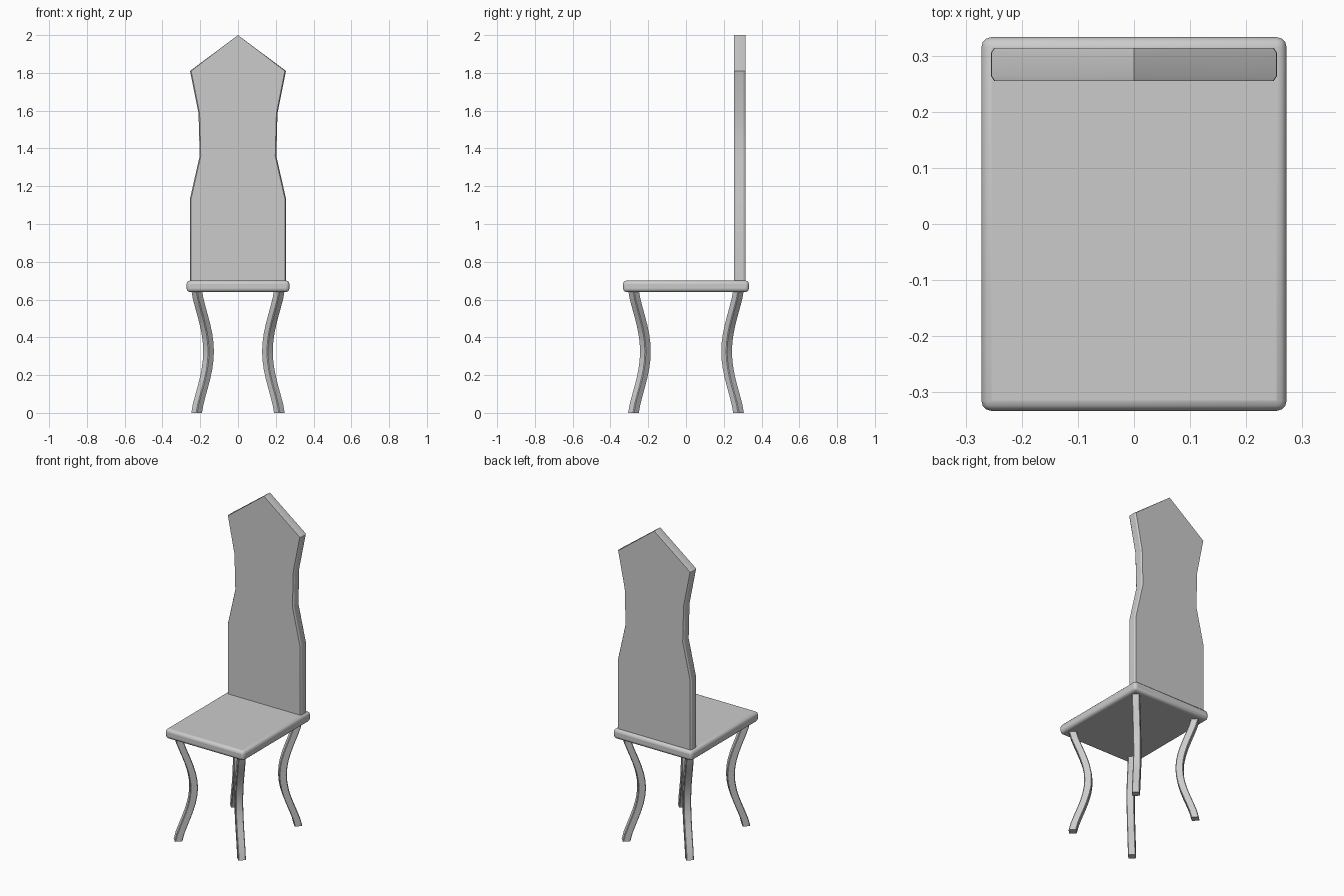
import bpy, bmesh, math

if "Cube" in bpy.data.objects:
    bpy.data.objects.remove(bpy.data.objects["Cube"])

def finish(name, bm, angle=30, bevel=None):
    bmesh.ops.recalc_face_normals(bm, faces=bm.faces)
    me = bpy.data.meshes.new(name)
    bm.to_mesh(me)
    bm.free()
    ob = bpy.data.objects.new(name, me)
    bpy.context.collection.objects.link(ob)
    if bevel:
        m = ob.modifiers.new("bevel", 'BEVEL')
        m.width, m.segments = bevel
        m.limit_method = 'ANGLE'
    bpy.ops.object.select_all(action='DESELECT')
    ob.select_set(True)
    bpy.context.view_layer.objects.active = ob
    bpy.ops.object.shade_smooth_by_angle(angle=math.radians(angle))
    return ob

def loft(rings):
    bm = bmesh.new()
    vs = [[bm.verts.new(p) for p in r] for r in rings]
    n = len(vs[0])
    for a, b in zip(vs, vs[1:]):
        for i in range(n):
            j = (i + 1) % n
            bm.faces.new((a[i], a[j], b[j], b[i]))
    bm.faces.new(vs[0])
    bm.faces.new(vs[-1])
    return bm

# seat: slab with rounded edges
bm = bmesh.new()
bmesh.ops.create_cube(bm, size=1)
for v in bm.verts:
    v.co = (v.co.x * 0.544, v.co.y * 0.666, 0.67 + v.co.z * 0.06)
finish("seat", bm, 50, (0.018, 3))

# backrest: waisted panel with pointed top and softened side edges
half = [(0.255, 0.68), (0.255, 1.13), (0.203, 1.36), (0.209, 1.585), (0.254, 1.81)]
outline = half + [(0, 2.0)] + [(-x, z) for x, z in reversed(half)]
rings = []
for y, inset in ((0.255, 0.006), (0.264, 0), (0.305, 0), (0.314, 0.006)):
    rings.append([(x - math.copysign(inset, x) if x else 0, y, z) for x, z in outline])
finish("backrest", loft(rings), 30)

# legs: chamfered square section turned to the diagonal, bowed inwards
s, c = 0.022, 0.004
section = [(s, s - c), (s - c, s), (c - s, s), (-s, s - c),
           (-s, c - s), (c - s, -s), (s - c, -s), (s, c - s)]
k = math.sqrt(0.5)
N = 14
for yn, sy in (("front", -1), ("back", 1)):
    for xn, sx in (("left", -1), ("right", 1)):
        rings = []
        for i in range(N + 1):
            t = i / N
            bow = 0.063 * max(0, math.sin(math.pi * t)) ** 1.35
            cx, cy = 0.219 - bow, 0.278 - bow
            rings.append([(sx * (cx + k * (u - v)), sy * (cy + k * (u + v)), 0.65 * t)
                          for u, v in section])
        finish(f"{yn}_{xn}_leg", loft(rings), 30)
